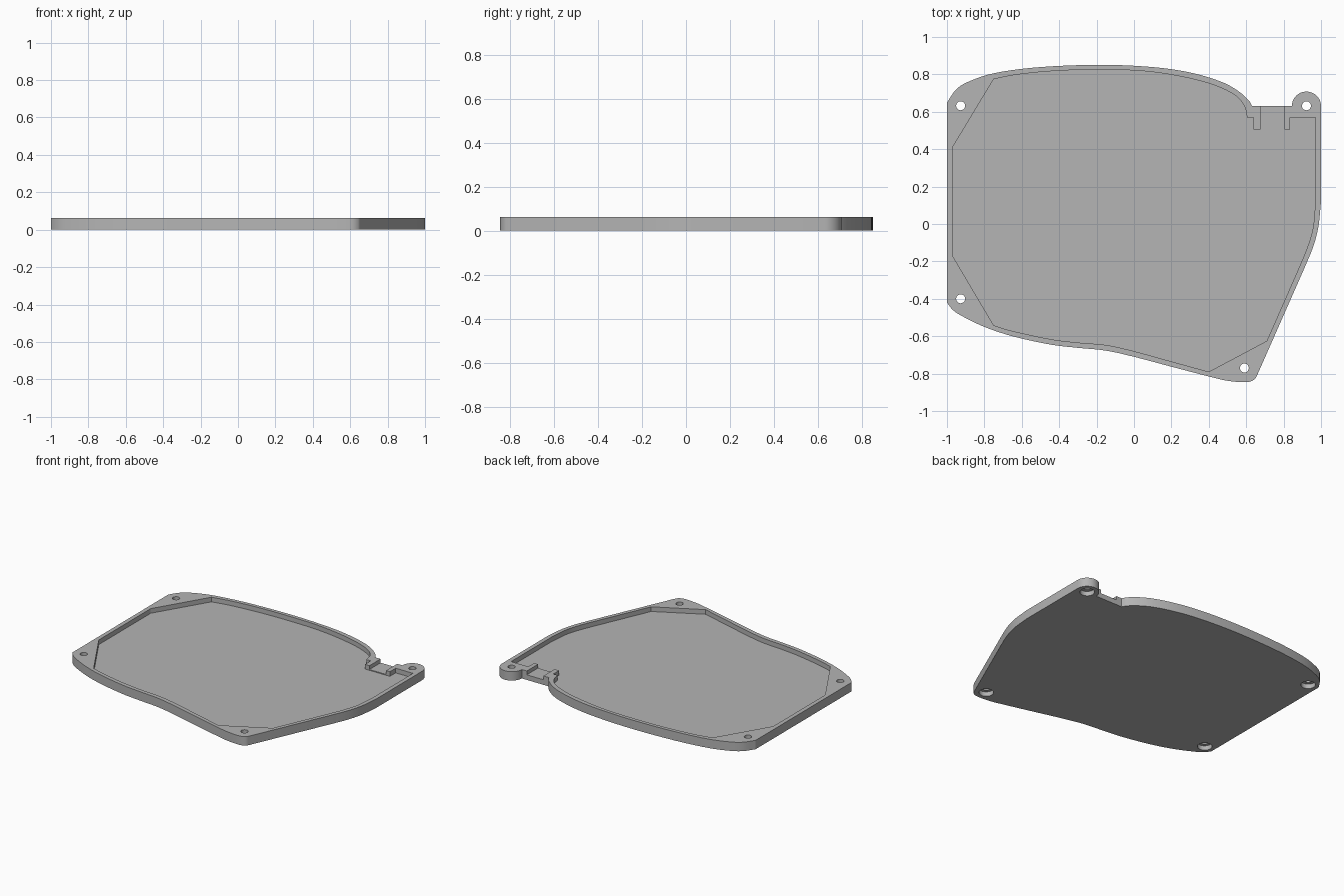
import bpy
import bmesh
from math import radians, cos, sin
from mathutils import Vector

cube = bpy.data.objects.get("Cube")
if cube:
    bpy.data.objects.remove(cube, do_unlink=True)

HEIGHT, FLOOR, GROOVE = 0.063, 0.03, 0.036

grey = bpy.data.materials.new("plain grey")
grey.use_nodes = True
grey.diffuse_color = (0.46, 0.46, 0.46, 1)
grey.node_tree.nodes["Principled BSDF"].inputs["Base Color"].default_value = (0.46, 0.46, 0.46, 1)


def smooth(points, steps=5):
    """Pass a rounded curve through the points."""
    p = [Vector(q) for q in points]
    p = [2 * p[0] - p[1]] + p + [2 * p[-1] - p[-2]]
    out = []
    for a, b, c, d in zip(p, p[1:], p[2:], p[3:]):
        for i in range(steps):
            t = i / steps
            out.append(0.5 * (2 * b + (c - a) * t + (2 * a - 5 * b + 4 * c - d) * t ** 2
                              + (3 * b - a - 3 * c + d) * t ** 3))
    return out + [p[-2]]


def arc(x, y, r, start, end, n):
    angles = [radians(start + (end - start) * i / n) for i in range(n + 1)]
    return [(x + r * cos(a), y + r * sin(a)) for a in angles]


def prism(name, outline, z0, z1):
    """Extrude a flat outline between two heights."""
    bm = bmesh.new()
    face = bm.faces.new([bm.verts.new((p[0], p[1], z0)) for p in outline])
    top = bmesh.ops.extrude_face_region(bm, geom=[face])["geom"]
    bmesh.ops.translate(bm, vec=(0, 0, z1 - z0),
                        verts=[v for v in top if isinstance(v, bmesh.types.BMVert)])
    bmesh.ops.recalc_face_normals(bm, faces=bm.faces)
    mesh = bpy.data.meshes.new(name)
    bm.to_mesh(mesh)
    bm.free()
    mesh.materials.append(grey)
    obj = bpy.data.objects.new(name, mesh)
    bpy.context.collection.objects.link(obj)
    return obj


def cut(target, cutter):
    cutter.hide_render = True
    mod = target.modifiers.new("cut", "BOOLEAN")
    mod.operation, mod.solver, mod.object = "DIFFERENCE", "EXACT", cutter
    bpy.context.view_layer.objects.active = target
    bpy.ops.object.modifier_apply(modifier=mod.name)
    bpy.data.objects.remove(cutter, do_unlink=True)


# Outer shell: arched back, lug, tapering side, wavy front
back = smooth([(-1, 0.65), (-0.95, 0.72), (-0.88, 0.763), (-0.74, 0.808), (-0.5, 0.839),
               (-0.18, 0.851), (0.1, 0.839), (0.3, 0.81), (0.46, 0.763), (0.55, 0.716),
               (0.61, 0.665), (0.632, 0.63)])
lug = arc(0.922, 0.63, 0.078, 180, 0, 24)
side = smooth([(1, 0.12), (0.985, -0.02), (0.955, -0.13), (0.905, -0.25)])
corner = smooth([(0.66, -0.805), (0.642, -0.832), (0.6, -0.846), (0.5, -0.838), (0.4, -0.815),
                 (0.2, -0.763), (0, -0.71), (-0.15, -0.677), (-0.3, -0.662), (-0.45, -0.644),
                 (-0.65, -0.6), (-0.8, -0.55), (-0.92, -0.492), (-0.97, -0.458), (-1, -0.42)])
plate = prism("base_plate", back + lug + side + corner, 0, HEIGHT)

# Recess with cut-off corners around the screw bosses and a notch block
recess_back = smooth([(-0.75, 0.775), (-0.6, 0.802), (-0.35, 0.822), (-0.02, 0.822),
                      (0.2, 0.798), (0.4, 0.752), (0.53, 0.695), (0.588, 0.635), (0.605, 0.57)])
block = [(0.64, 0.57), (0.64, 0.505), (0.835, 0.505), (0.835, 0.57), (0.97, 0.57)]
recess_side = smooth([(0.97, 0.12), (0.957, -0.02), (0.925, -0.13), (0.875, -0.25)])
recess_front = smooth([(0.4, -0.79), (0.2, -0.735), (0, -0.68), (-0.15, -0.647), (-0.3, -0.634),
                       (-0.45, -0.615), (-0.65, -0.572), (-0.75, -0.542)])
recess = ([(-0.97, 0.41)] + recess_back + block + recess_side + [(0.71, -0.625)]
          + recess_front + [(-0.97, -0.17)])
cut(plate, prism("recess_cutter", recess, FLOOR, HEIGHT + 0.1))

# Cable groove through the notch block
groove = [(0.675, 0.45), (0.805, 0.45), (0.805, 0.66), (0.675, 0.66)]
cut(plate, prism("groove_cutter", groove, GROOVE, HEIGHT + 0.1))

# Screw holes, counterbored from below
for x, y in [(-0.927, 0.632), (-0.927, -0.4), (0.59, -0.77), (0.922, 0.632)]:
    cut(plate, prism("hole_cutter", arc(x, y, 0.024, 0, 345, 23), -0.1, HEIGHT + 0.1))
    cut(plate, prism("counterbore_cutter", arc(x, y, 0.047, 0, 350, 35), -0.1, 0.032))

bpy.ops.object.select_all(action="DESELECT")
plate.select_set(True)
bpy.context.view_layer.objects.active = plate
bpy.ops.object.shade_smooth_by_angle(angle=radians(30))
